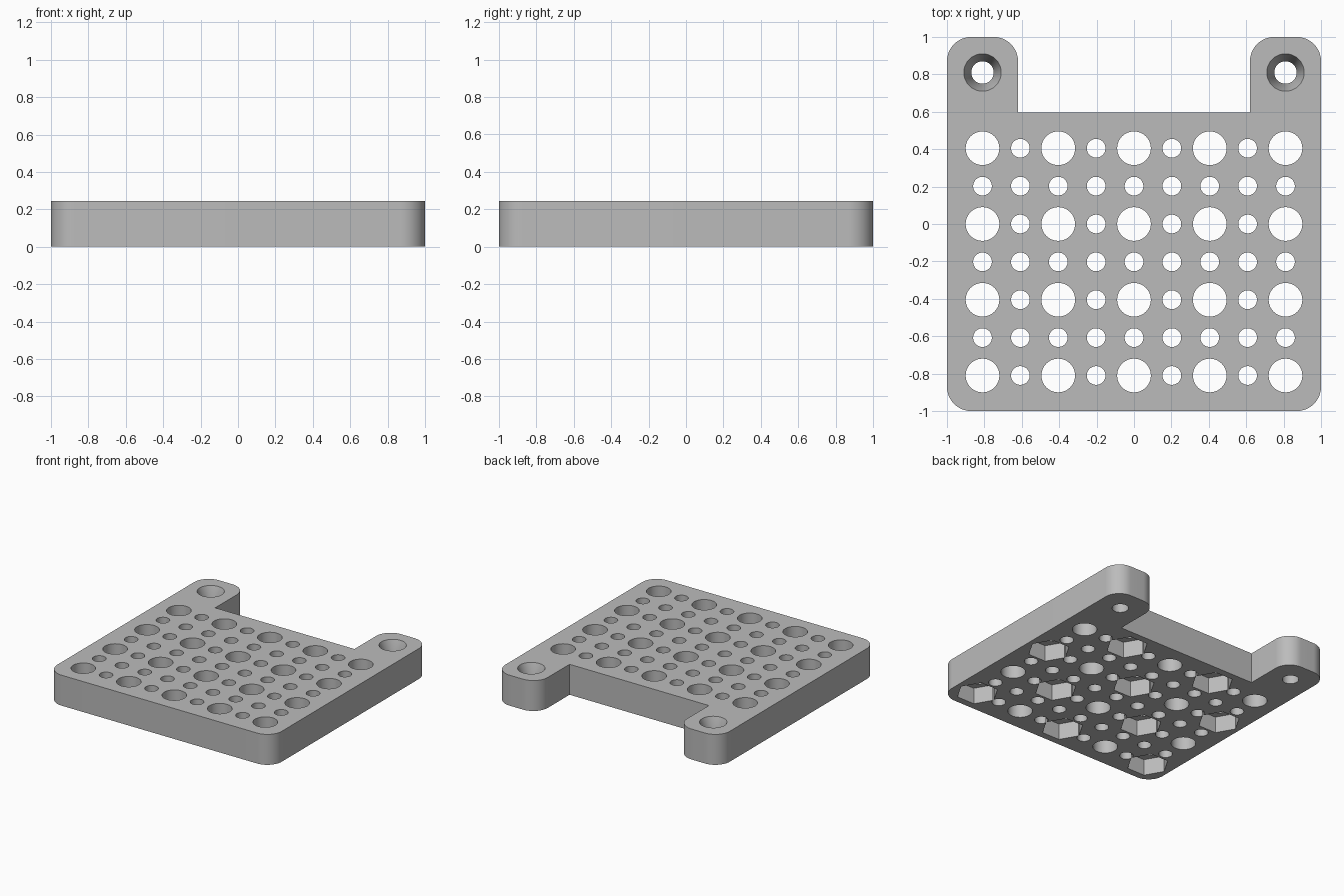
import bpy, bmesh
from math import sin, cos, pi, radians

HEIGHT = 0.245
PITCH = 0.405
CORNER = 0.13
NOTCH_X, NOTCH_Y = 0.62, 0.595

cube = bpy.data.objects.get("Cube")
if cube:
    bpy.data.objects.remove(cube, do_unlink=True)

grey = bpy.data.materials.new("matte grey")
grey.use_nodes = True
grey.diffuse_color = (0.5, 0.5, 0.5, 1)
bsdf = next(n for n in grey.node_tree.nodes if n.type == 'BSDF_PRINCIPLED')
bsdf.inputs["Base Color"].default_value = grey.diffuse_color


def make_object(name, bm):
    bmesh.ops.recalc_face_normals(bm, faces=bm.faces)
    mesh = bpy.data.meshes.new(name)
    bm.to_mesh(mesh)
    bm.free()
    mesh.materials.append(grey)
    obj = bpy.data.objects.new(name, mesh)
    bpy.context.collection.objects.link(obj)
    return obj


def turned_solid(bm, x, y, profile, sides=48):
    """Closed solid of (radius, z) rings stacked around a vertical axis."""
    rings = [[bm.verts.new((x + r * cos(2 * pi * k / sides),
                            y + r * sin(2 * pi * k / sides), z))
              for k in range(sides)] for r, z in profile]
    for low, high in zip(rings, rings[1:]):
        for k in range(sides):
            n = (k + 1) % sides
            bm.faces.new((low[k], low[n], high[n], high[k]))
    bm.faces.new(rings[0][::-1])
    bm.faces.new(rings[-1])


def arc(cx, cy, start, steps=16):
    angles = [radians(start + 90 * k / steps) for k in range(steps + 1)]
    return [(cx + CORNER * cos(a), cy + CORNER * sin(a)) for a in angles]


# Plate with rounded corners and two ears beside the rear notch
inset = 1 - CORNER
half = (arc(inset, -inset, -90) + arc(inset, inset, 0)
        + arc(NOTCH_X + CORNER, inset, 90) + [(NOTCH_X, NOTCH_Y)])
outline = half + [(-x, y) for x, y in reversed(half)]
bm = bmesh.new()
base = bm.faces.new([bm.verts.new((x, y, 0)) for x, y in outline])
top = bmesh.ops.extrude_face_region(bm, geom=[base])["geom"]
bmesh.ops.translate(bm, vec=(0, 0, HEIGHT),
                    verts=[v for v in top if isinstance(v, bmesh.types.BMVert)])
plate = make_object("perforated_plate", bm)

# Through holes: large on the main grid, small halfway between
holes, pockets = bmesh.new(), bmesh.new()
for col in range(-4, 5):
    for row in range(-4, 3):
        x, y = col * PITCH / 2, row * PITCH / 2
        large = col % 2 == 0 and row % 2 == 0
        radius = 0.09 if large else 0.05
        turned_solid(holes, x, y, [(radius, -0.1), (radius, HEIGHT + 0.1)])
        # Hexagonal pockets under every other large hole
        if large and (col + row) % 4 == 0:
            turned_solid(pockets, x, y, [(0.155, -0.1), (0.155, 0.13)], 6)

# Countersunk mounting holes in the ears
for side in (-1, 1):
    turned_solid(holes, side * 2 * PITCH, 2 * PITCH,
                 [(0.06, -0.1), (0.06, HEIGHT - 0.12), (0.1, HEIGHT), (0.1, HEIGHT + 0.1)])

# Cut the openings
bpy.context.view_layer.objects.active = plate
for name, cutter_bm in (("hole_cutter", holes), ("pocket_cutter", pockets)):
    cutter = make_object(name, cutter_bm)
    cutter.hide_render = True
    cut = plate.modifiers.new(name, 'BOOLEAN')
    cut.operation = 'DIFFERENCE'
    cut.solver = 'EXACT'
    cut.object = cutter
    bpy.ops.object.modifier_apply(modifier=cut.name)
    bpy.data.objects.remove(cutter, do_unlink=True)

for obj in bpy.context.selected_objects:
    obj.select_set(False)
plate.select_set(True)
bpy.ops.object.shade_smooth_by_angle(angle=radians(30))
